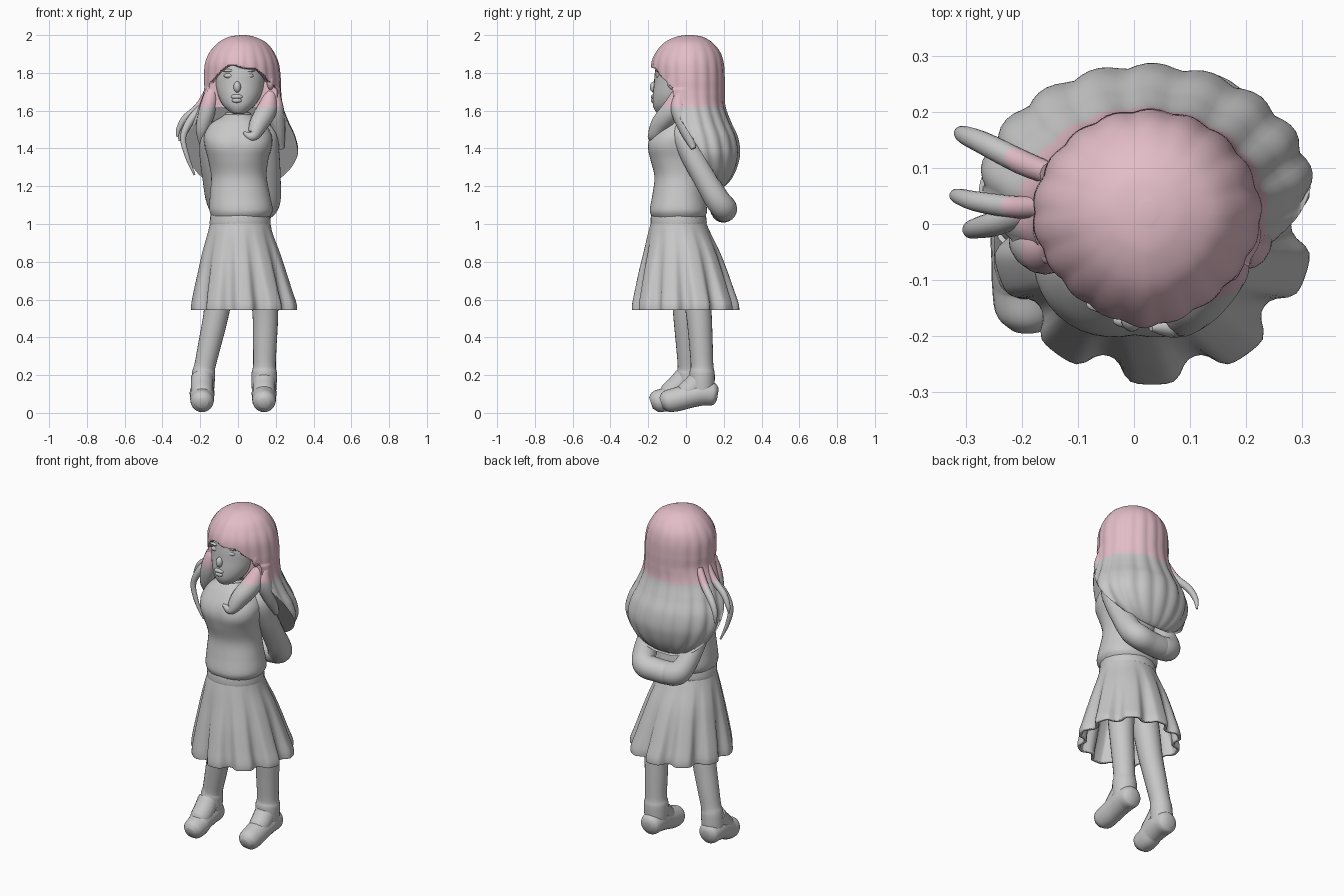
import bpy, bmesh, math
from mathutils import Vector


def material(name, rgb):
    m = bpy.data.materials.new(name)
    m.diffuse_color = (*rgb, 1)
    return m


GREY = material("soft grey", (0.58, 0.58, 0.58))
PINK = material("pale pink", (0.77, 0.51, 0.58))
DYE_LINE = 1.62


def spline(keys, steps):
    """Smooth interpolation through rows of numbers."""
    out = []
    for i in range(len(keys) - 1):
        a, b = keys[max(i - 1, 0)], keys[i]
        c, d = keys[i + 1], keys[min(i + 2, len(keys) - 1)]
        for s in range(steps):
            t = s / steps
            out.append([q + t * (r - p) / 2 + t * t * (2 * p - 5 * q + 4 * r - e) / 2
                        + t ** 3 * (3 * q - p - 3 * r + e) / 2
                        for p, q, r, e in zip(a, b, c, d)])
    out.append(list(keys[-1]))
    return out


def build(name, rings, caps=True, hair=False):
    """Skin a list of point rings; hair turns pink above the dye line."""
    bm = bmesh.new()
    rows = [[bm.verts.new(p) for p in ring] for ring in rings]
    n = len(rows[0])
    for a, b in zip(rows, rows[1:]):
        for i in range(n):
            j = (i + 1) % n
            bm.faces.new((a[i], a[j], b[j], b[i]))
    if caps:
        bm.faces.new(rows[0])
        bm.faces.new(rows[-1])
    bmesh.ops.recalc_face_normals(bm, faces=bm.faces)
    if hair:
        bmesh.ops.bisect_plane(bm, geom=bm.verts[:] + bm.edges[:] + bm.faces[:],
                               plane_co=(0, 0, DYE_LINE), plane_no=(0, 0, 1))
        for f in bm.faces:
            f.material_index = int(f.calc_center_median().z > DYE_LINE)
    me = bpy.data.meshes.new(name)
    bm.to_mesh(me)
    bm.free()
    me.materials.append(GREY)
    if hair:
        me.materials.append(PINK)
    ob = bpy.data.objects.new(name, me)
    bpy.context.collection.objects.link(ob)
    bpy.ops.object.select_all(action='DESELECT')
    ob.select_set(True)
    bpy.context.view_layer.objects.active = ob
    bpy.ops.object.shade_smooth_by_angle(angle=math.radians(50))
    return ob


def loft(name, keys, n=32, steps=5, shape=None, caps=True, hair=False):
    """Stack of ellipses; each key is z, x min, x max, y min, y max."""
    rings = []
    for z, x0, x1, y0, y1 in spline(keys, steps):
        ring = []
        for i in range(n):
            a = 2 * math.pi * i / n
            k = shape(a, z) if shape else 1
            ring.append(Vector(((x0 + x1) / 2 + k * (x1 - x0) / 2 * math.cos(a),
                                (y0 + y1) / 2 + k * (y1 - y0) / 2 * math.sin(a), z)))
        rings.append(ring)
    if hair:
        rings = [[open_face(p) for p in r] for r in rings]
    return build(name, rings, caps, hair)


def tube(name, keys, n=16, steps=6, floor=None, hair=False):
    """Round limb along a path; each key is x, y, z, radius."""
    pts = spline(keys, steps)
    pos = [Vector(p[:3]) for p in pts]
    side, last, rings = None, None, []
    for i, c in enumerate(pos):
        d = (pos[min(i + 1, len(pos) - 1)] - pos[max(i - 1, 0)]).normalized()
        side = d.orthogonal().normalized() if side is None else last.rotation_difference(d) @ side
        last, up = d, d.cross(side)
        r = max(pts[i][3], 0.002)
        ring = [c + r * (side * math.cos(2 * math.pi * k / n) + up * math.sin(2 * math.pi * k / n))
                for k in range(n)]
        if floor:
            for p in ring:
                p.z = max(p.z, floor(p.y))
        rings.append(ring)
    return build(name, rings, True, hair)


def ball(name, c, r, hair=False):
    rings = []
    for i in range(1, 12):
        a = math.pi * i / 12
        rings.append([Vector((c[0] + r[0] * math.sin(a) * math.cos(b * math.pi / 10),
                              c[1] + r[1] * math.sin(a) * math.sin(b * math.pi / 10),
                              c[2] + r[2] * math.cos(a))) for b in range(20)])
    return build(name, rings, True, hair)


# Hair: one ribbed mass, cut back in front below the swept fringe
def open_face(p):
    fringe = 1.83 + 0.02 * math.exp(-((p.x + 0.03) / 0.035) ** 2) - 0.8 * max(0, abs(p.x - 0.01) - 0.085)
    if p.z < fringe:
        limit = -0.2 + 0.13 * min(1, (fringe - p.z) / 0.03)
        if p.z < DYE_LINE:
            limit = -0.07 + 0.62 * (DYE_LINE - p.z)
        p.y = max(p.y, limit)
    return p


def strands(a, z):
    depth = 0.03 + 0.02 * max(0, min(1, (1.66 - z) * 8))
    front = 0.06 * abs(math.sin(2 * a)) if math.sin(a) < 0 and z > 1.72 else 0
    return 1 - front + min(1, (2.0 - z) * 6) * depth * (abs(math.sin(9 * a + 0.4)) - 0.5)


loft("hair", [(2.0, 0.01, 0.04, 0.0, 0.04), (1.99, -0.05, 0.09, -0.055, 0.09),
              (1.96, -0.105, 0.15, -0.115, 0.14), (1.91, -0.15, 0.19, -0.158, 0.18),
              (1.85, -0.175, 0.215, -0.182, 0.198), (1.77, -0.18, 0.225, -0.182, 0.203),
              (1.70, -0.18, 0.227, -0.18, 0.203), (1.62, -0.205, 0.237, -0.17, 0.207),
              (1.54, -0.24, 0.265, -0.17, 0.235), (1.46, -0.268, 0.30, -0.17, 0.27),
              (1.38, -0.268, 0.313, -0.15, 0.282), (1.31, -0.24, 0.285, -0.1, 0.27),
              (1.25, -0.19, 0.23, -0.02, 0.245), (1.205, -0.12, 0.15, 0.06, 0.21),
              (1.185, -0.05, 0.07, 0.10, 0.17)], n=108, steps=10, shape=strands, hair=True)
locks = {
    "right_front_lock": [(0.175, -0.02, 1.74, 0.02), (0.168, -0.05, 1.67, 0.038),
                         (0.15, -0.08, 1.6, 0.054), (0.11, -0.135, 1.53, 0.05),
                         (0.075, -0.175, 1.465, 0.03), (0.03, -0.185, 1.485, 0.006)],
    "right_side_lock": [(0.195, -0.01, 1.74, 0.02), (0.195, -0.035, 1.66, 0.036),
                        (0.2, -0.035, 1.6, 0.044), (0.215, 0.0, 1.5, 0.036), (0.23, 0.04, 1.4, 0.015)],
    "left_front_lock": [(-0.14, -0.03, 1.74, 0.02), (-0.145, -0.045, 1.68, 0.037),
                        (-0.163, -0.045, 1.6, 0.044), (-0.19, -0.03, 1.5, 0.034),
                        (-0.2, -0.01, 1.42, 0.005)],
    "back_wisp": [(-0.15, 0.09, 1.7, 0.02), (-0.2, 0.11, 1.62, 0.022),
                  (-0.27, 0.145, 1.56, 0.02), (-0.305, 0.16, 1.5, 0.015), (-0.31, 0.165, 1.44, 0.005)],
    "middle_wisp": [(-0.16, 0.03, 1.7, 0.02), (-0.21, 0.03, 1.62, 0.02),
                    (-0.28, 0.04, 1.56, 0.018), (-0.315, 0.05, 1.5, 0.013), (-0.32, 0.05, 1.46, 0.005)],
    "front_wisp": [(-0.19, 0.02, 1.62, 0.02), (-0.25, 0.0, 1.55, 0.022),
                   (-0.29, -0.01, 1.46, 0.016), (-0.27, -0.01, 1.36, 0.012), (-0.23, 0.0, 1.26, 0.005)],
}
for name, path in locks.items():
    tube(name, path, hair=True)
ball("right_ear", (0.172, -0.07, 1.755), (0.02, 0.032, 0.045), hair=True)

# Head, face and neck
loft("head", [(1.582, -0.02, 0.025, -0.14, -0.09), (1.595, -0.045, 0.05, -0.16, -0.05),
              (1.63, -0.08, 0.09, -0.175, 0.0), (1.68, -0.105, 0.122, -0.176, 0.05),
              (1.74, -0.12, 0.14, -0.17, 0.09), (1.80, -0.123, 0.145, -0.165, 0.11),
              (1.87, -0.11, 0.13, -0.15, 0.11), (1.93, -0.06, 0.08, -0.09, 0.06)])
tube("neck", [(0.005, -0.03, 1.7, 0.06), (0, -0.04, 1.6, 0.056), (0, -0.04, 1.52, 0.07)])
ball("nose", (-0.004, -0.168, 1.725), (0.02, 0.024, 0.03))
for z, w in ((1.674, 0.032), (1.654, 0.026)):
    ball("lip", (-0.006, -0.172, z), (w, 0.014, 0.013))
for side, s in (("left", -1), ("right", 1)):
    ball(side + "_eye", (0.003 + s * 0.052, -0.146, 1.785), (0.027, 0.014, 0.013))
    ball(side + "_brow", (0.003 + s * 0.052, -0.144, 1.812), (0.036, 0.014, 0.008))


# Sweater, fuller at the corners of the chest
def chest(a, z):
    front = max(0, -math.sin(a))
    return 1 + 0.09 * abs(math.sin(2 * a)) * (0.35 + front * math.exp(-((z - 1.41) / 0.08) ** 2))


loft("sweater", [(1.585, -0.062, 0.062, -0.095, 0.025), (1.565, -0.09, 0.09, -0.12, 0.045),
                 (1.53, -0.145, 0.145, -0.15, 0.08), (1.47, -0.178, 0.178, -0.185, 0.105),
                 (1.41, -0.175, 0.178, -0.198, 0.11), (1.34, -0.158, 0.16, -0.187, 0.10),
                 (1.25, -0.142, 0.152, -0.167, 0.095), (1.16, -0.148, 0.168, -0.177, 0.10),
                 (1.09, -0.152, 0.182, -0.19, 0.11), (1.06, -0.148, 0.18, -0.19, 0.11),
                 (1.035, -0.138, 0.165, -0.178, 0.098)], n=48, shape=chest)
tube("collar", [(0.06 * math.cos(a * math.pi / 8), -0.037 + 0.06 * math.sin(a * math.pi / 8),
                 1.582, 0.009) for a in range(17)], n=8, steps=2)

# Arms folded behind the back, forearms meeting in a low loop
tube("right_arm", [(0.115, -0.03, 1.515, 0.04), (0.145, -0.01, 1.46, 0.062),
                   (0.158, 0.035, 1.36, 0.062), (0.164, 0.10, 1.24, 0.062),
                   (0.16, 0.165, 1.13, 0.066), (0.13, 0.2, 1.085, 0.068),
                   (0.06, 0.2, 1.075, 0.066), (-0.03, 0.195, 1.075, 0.064),
                   (-0.08, 0.185, 1.09, 0.05), (-0.105, 0.175, 1.11, 0.02)], n=24)
tube("left_arm", [(-0.115, -0.03, 1.515, 0.04), (-0.142, -0.01, 1.46, 0.06),
                  (-0.145, 0.035, 1.36, 0.058), (-0.132, 0.10, 1.24, 0.056),
                  (-0.112, 0.16, 1.14, 0.06), (-0.08, 0.19, 1.09, 0.066),
                  (-0.02, 0.197, 1.075, 0.064), (0.05, 0.2, 1.08, 0.04)], n=24)

# Waistband and pleated skirt
loft("waistband", [(1.06, -0.14, 0.16, -0.175, 0.095), (1.045, -0.146, 0.17, -0.185, 0.105),
                   (1.005, -0.15, 0.173, -0.188, 0.11), (0.985, -0.145, 0.168, -0.18, 0.10)])


def pleats(a, z):
    t = max(0, min(1, (1.0 - z) / 0.45))
    return 1 + 0.085 * t * (math.tanh(2 * math.cos(10 * (a + math.pi / 2)) + 0.9) - 0.1)


skirt = loft("skirt", [(1.01, -0.145, 0.17, -0.185, 0.105), (0.95, -0.162, 0.185, -0.20, 0.13),
                       (0.85, -0.188, 0.22, -0.22, 0.175), (0.75, -0.207, 0.25, -0.24, 0.21),
                       (0.65, -0.225, 0.278, -0.256, 0.24), (0.58, -0.235, 0.298, -0.266, 0.26),
                       (0.545, -0.235, 0.30, -0.266, 0.262)], n=140, shape=pleats, caps=False)
thick = skirt.modifiers.new("cloth thickness", 'SOLIDIFY')
thick.thickness = 0.015
thick.offset = -1

# Legs with soft sock cuffs
tube("right_leg", [(0.11, 0.03, 0.85, 0.08), (0.138, 0.055, 0.65, 0.074), (0.145, 0.07, 0.5, 0.067),
                   (0.142, 0.08, 0.35, 0.062), (0.14, 0.085, 0.25, 0.06), (0.139, 0.085, 0.21, 0.067),
                   (0.138, 0.085, 0.14, 0.066), (0.138, 0.085, 0.08, 0.06)], n=24)
tube("left_leg", [(-0.06, -0.01, 0.85, 0.08), (-0.095, -0.005, 0.65, 0.073), (-0.12, 0.0, 0.5, 0.066),
                  (-0.153, 0.008, 0.35, 0.06), (-0.175, 0.012, 0.25, 0.056), (-0.182, 0.012, 0.21, 0.061),
                  (-0.187, 0.012, 0.14, 0.062), (-0.19, 0.012, 0.08, 0.058)], n=24)

# Shoes, flat below, with a sloping instep
for side, x, heel, toe in (("right", 0.138, 0.168, -0.135), ("left", -0.19, 0.08, -0.19)):
    tube(side + "_shoe", [(x, heel, 0.095, 0.03), (x, heel - 0.02, 0.098, 0.058),
                          (x, heel - 0.08, 0.105, 0.066), (x, heel - 0.15, 0.09, 0.064),
                          (x, toe + 0.08, 0.07, 0.063), (x, toe + 0.03, 0.06, 0.056),
                          (x, toe + 0.004, 0.052, 0.03)], n=24,
         floor=lambda y, toe=toe: max(0, 0.006 + 0.11 * (y - toe - 0.07)))
    tube(side + "_instep", [(x, heel - 0.085, 0.19, 0.058), (x, heel - 0.125, 0.14, 0.06),
                            (x, heel - 0.175, 0.1, 0.055), (x, heel - 0.21, 0.08, 0.03)])
